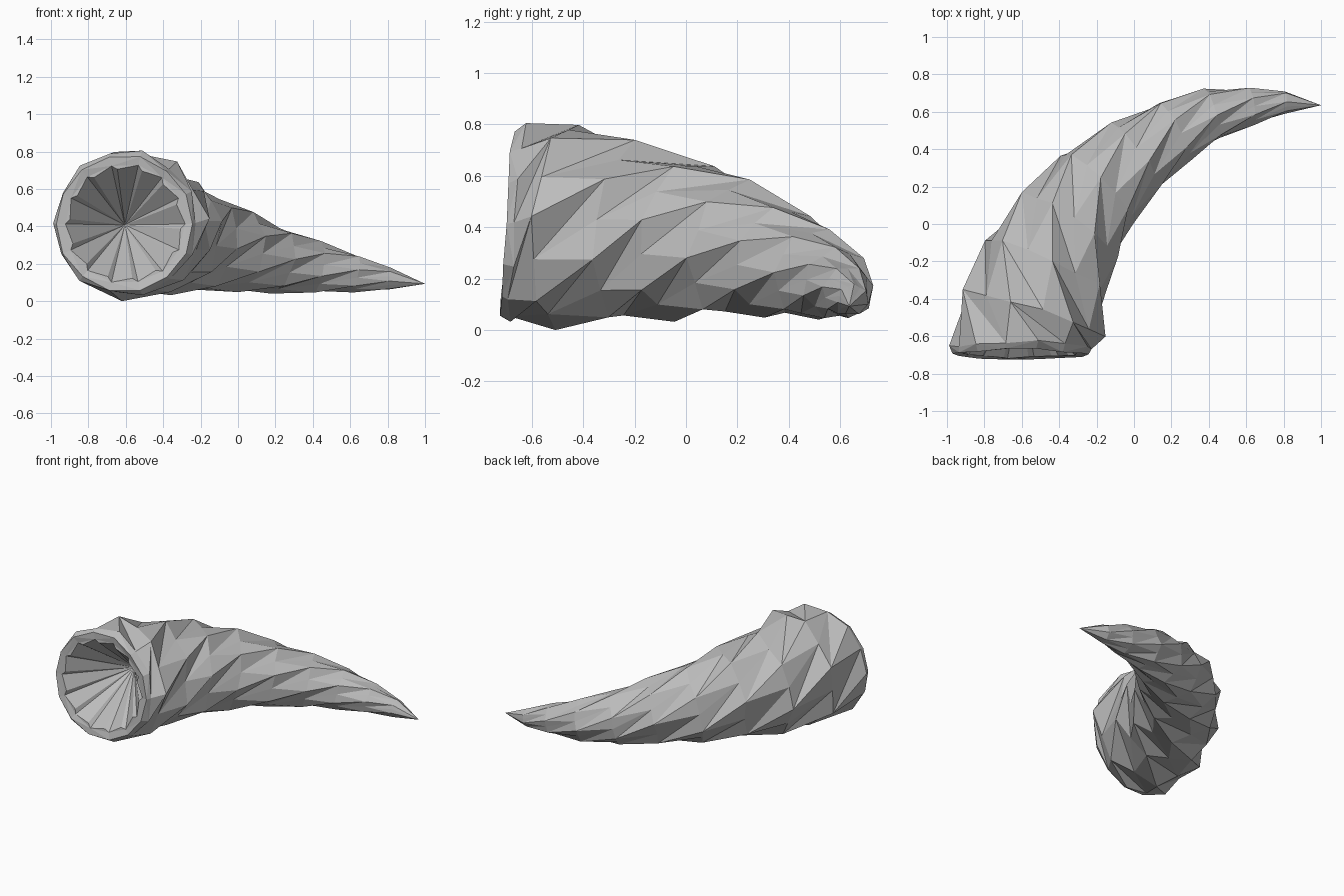
import bpy, bmesh, math, random
from mathutils import Vector

cube = bpy.data.objects.get("Cube")
if cube:
    bpy.data.objects.remove(cube, do_unlink=True)

random.seed(4)
SIDES = 14
TWIST = 0.53

grey = bpy.data.materials.new("horn grey")
grey.use_nodes = True
grey.diffuse_color = (0.5, 0.5, 0.5, 1)
grey.node_tree.nodes["Principled BSDF"].inputs["Base Color"].default_value = (0.5, 0.5, 0.5, 1)

# Centre line and radius from the mouth to the tip: x, y, z, radius
spine = [
    (-0.60, -0.66, 0.425, 0.385),
    (-0.55, -0.48, 0.415, 0.39),
    (-0.47, -0.22, 0.385, 0.345),
    (-0.34, -0.005, 0.36, 0.305),
    (-0.19, 0.195, 0.32, 0.26),
    (0.01, 0.36, 0.27, 0.212),
    (0.215, 0.50, 0.225, 0.172),
    (0.42, 0.59, 0.187, 0.135),
    (0.63, 0.63, 0.155, 0.098),
    (0.81, 0.65, 0.125, 0.058),
]
centres = [Vector(p[:3]) for p in spine]
tip_point = Vector((1, 0.635, 0.10))
mouth_axis = Vector((0.0, 1, -0.08)).normalized()

bm = bmesh.new()


def ring(centre, axis, radius, turn, flute, jitter):
    """Fluted ring of vertices square to the axis."""
    side = axis.cross(Vector((0, 0, 1))).normalized()
    up = side.cross(axis)
    verts = []
    for j in range(SIDES):
        a = turn + math.tau * j / SIDES
        r = radius * (1 + (flute if j % 2 else -flute) + random.uniform(-jitter, jitter))
        slide = axis * random.uniform(-jitter, jitter) * radius * 1.5
        verts.append(bm.verts.new(centre + r * (math.cos(a) * side + math.sin(a) * up) + slide))
    return verts


def bridge(a, b):
    """Join two rings with triangles that follow the twist."""
    for j in range(SIDES):
        k = (j + 1) % SIDES
        if j % 2:
            bm.faces.new((a[j], a[k], b[j]))
            bm.faces.new((a[k], b[k], b[j]))
        else:
            bm.faces.new((a[j], a[k], b[k]))
            bm.faces.new((a[j], b[k], b[j]))


def fan(loop, point):
    """Close a ring to a point."""
    apex = bm.verts.new(point)
    for j, v in enumerate(loop):
        bm.faces.new((v, loop[(j + 1) % len(loop)], apex))


# Twisted, fluted outer skin
rings = []
for i, centre in enumerate(centres):
    after = centres[i + 1] if i + 1 < len(centres) else tip_point
    before = centres[max(i - 1, 0)]
    axis = mouth_axis if i == 0 else (after - before).normalized()
    flute = 0.02 if i == 0 else 0.05
    rings.append(ring(centre, axis, spine[i][3], i * TWIST, flute, 0.02))
for a, b in zip(rings, rings[1:]):
    bridge(a, b)
fan(rings[-1], tip_point)

# Bevelled lip of the mouth
mouth = Vector((-0.605, -0.69, 0.42))
lip = ring(mouth - mouth_axis * 0.01, mouth_axis, 0.365, 0, 0, 0.015)
inner = ring(mouth, mouth_axis, 0.32, 0, 0, 0.012)
bridge(lip, rings[0])
bridge(inner, lip)

# Scalloped, grooved hollow running back to a point
scallop = []
for j, v in enumerate(inner):
    w = inner[(j + 1) % SIDES]
    notch = bm.verts.new(v.co.lerp(w.co, 0.8).lerp(mouth, 0.06))
    bm.faces.new((v, notch, w))
    scallop += [v, notch]
fan(scallop, Vector((-0.605, -0.32, 0.415)))

bmesh.ops.recalc_face_normals(bm, faces=bm.faces)

# Settle the horn on the ground
ground = min(v.co.z for v in bm.verts)
bmesh.ops.translate(bm, verts=bm.verts, vec=(0, 0, -ground))

mesh = bpy.data.meshes.new("horn")
bm.to_mesh(mesh)
bm.free()
mesh.materials.append(grey)
horn = bpy.data.objects.new("horn", mesh)
bpy.context.collection.objects.link(horn)
